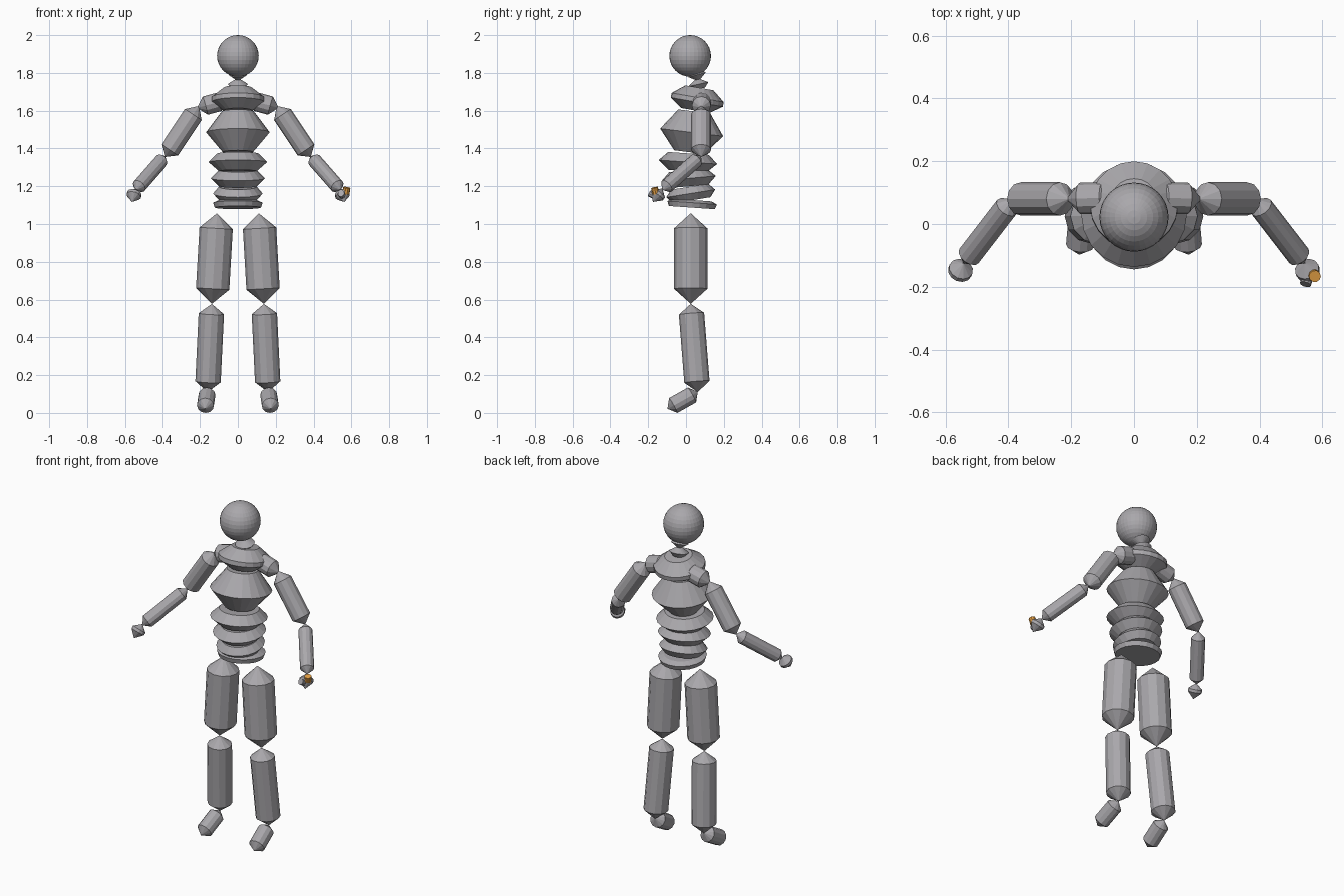
import bpy, bmesh, math
from mathutils import Vector, Matrix

if "Cube" in bpy.data.objects:
    bpy.data.objects.remove(bpy.data.objects["Cube"])


def material(name, rgb):
    m = bpy.data.materials.new(name)
    m.diffuse_color = (*rgb, 1)
    m.use_nodes = True
    m.node_tree.nodes["Principled BSDF"].inputs["Base Color"].default_value = m.diffuse_color
    return m


GREY = material("grey", (0.40, 0.39, 0.41))
ORANGE = material("orange", (0.80, 0.36, 0.06))


def finish(bm, name, mat):
    bmesh.ops.recalc_face_normals(bm, faces=bm.faces[:])
    me = bpy.data.meshes.new(name)
    bm.to_mesh(me)
    bm.free()
    me.materials.append(mat)
    ob = bpy.data.objects.new(name, me)
    bpy.context.collection.objects.link(ob)
    return ob


def lathe(name, base, axis, profile, sides, mat=GREY):
    """Flat-sided solid from (distance along axis, radius) rings; radius 0 is a tip."""
    bm = bmesh.new()
    turn = axis.to_track_quat('Z', 'Y').to_matrix().to_4x4()
    place = Matrix.Translation(base) @ turn
    rings = []
    for d, r in profile:
        if r == 0:
            rings.append([bm.verts.new(place @ Vector((0, 0, d)))])
        else:
            rings.append([bm.verts.new(place @ Vector((
                r * math.cos(math.tau * i / sides),
                r * math.sin(math.tau * i / sides), d))) for i in range(sides)])
    for a, b in zip(rings, rings[1:]):
        for i in range(sides):
            j = (i + 1) % sides
            quad = [a[i % len(a)], a[j % len(a)], b[j % len(b)], b[i % len(b)]]
            bm.faces.new(list(dict.fromkeys(quad)))
    for ring in (rings[0], rings[-1]):
        if len(ring) > 1:
            bm.faces.new(ring)
    return finish(bm, name, mat)


def capsule(name, a, b, r, start, end):
    """Cylinder with a pointed cone at each end."""
    a, b = Vector(a), Vector(b)
    n = (b - a).length
    return lathe(name, a, b - a, [(0, 0), (start, r), (n - end, r), (n, 0)], 12)


def vertebra(name, y, z, tilt, profile):
    """Torso segment tilted about x; positive tilt lowers the back edge."""
    t = math.radians(tilt)
    lathe(name, Vector((0, y, z)), Vector((0, math.sin(t), math.cos(t))), profile, 20)


# Head
bm = bmesh.new()
bmesh.ops.create_uvsphere(bm, u_segments=32, v_segments=16, radius=0.11,
                          matrix=Matrix.Translation((0, 0.022, 1.89)))
finish(bm, "head", GREY)

# Neck and torso segments
vertebra("upper_neck", 0.058, 1.79, -15, [(-0.035, 0), (0, 0.048), (0.035, 0.01)])
vertebra("lower_neck", 0.066, 1.74, -12, [(-0.025, 0.03), (0, 0.053), (0.025, 0.015)])
vertebra("chest", 0.06, 1.66, 10, [(-0.06, 0.075), (-0.015, 0.14), (0.01, 0.14), (0.062, 0.075)])
vertebra("ribs", 0.03, 1.485, 7, [(-0.105, 0.08), (0, 0.168), (0.112, 0.085)])
vertebra("upper_waist", 0.01, 1.328, 4, [(-0.048, 0.10), (0, 0.155), (0.046, 0.108)])
vertebra("middle_waist", 0.015, 1.242, -5, [(-0.042, 0.10), (0, 0.143), (0.042, 0.10)])
vertebra("lower_waist", 0.025, 1.162, -9, [(-0.036, 0.10), (0, 0.131), (0.036, 0.10)])
vertebra("hip_plate", 0.032, 1.105, 4, [(-0.018, 0.122), (0.008, 0.131), (0.022, 0.10)])

# Arms and legs, one set per side
for side, s in (("left", 1), ("right", -1)):
    limbs = [
        ("collar", (0.05, 0.085, 1.66), (0.215, 0.08, 1.615), 0.05, 0.05, 0.045),
        ("upper_arm", (0.205, 0.08, 1.625), (0.385, 0.08, 1.355), 0.053, 0.055, 0.045),
        ("forearm", (0.385, 0.08, 1.36), (0.543, -0.125, 1.18), 0.038, 0.04, 0.035),
        ("hand", (0.543, -0.125, 1.187), (0.563, -0.175, 1.117), 0.039, 0.032, 0.04),
        ("thigh", (0.11, 0.025, 1.057), (0.1375, 0.025, 0.577), 0.088, 0.08, 0.08),
        ("shin", (0.1375, 0.025, 0.577), (0.16, 0.062, 0.11), 0.067, 0.052, 0.055),
        ("foot", (0.16, 0.062, 0.112), (0.174, -0.098, 0.022), 0.045, 0.035, 0.035),
    ]
    for part, a, b, r, start, end in limbs:
        capsule(f"{side}_{part}", (a[0] * s, a[1], a[2]), (b[0] * s, b[1], b[2]), r, start, end)

# Small finger stubs on the left hand
lathe("orange_finger", Vector((0.571, -0.16, 1.16)), Vector((0.15, -0.2, 1)),
      [(0, 0.019), (0.034, 0.019)], 10, ORANGE)
lathe("grey_finger", Vector((0.553, -0.168, 1.15)), Vector((-0.3, -1, 0.5)),
      [(0, 0.018), (0.028, 0.018)], 10)
